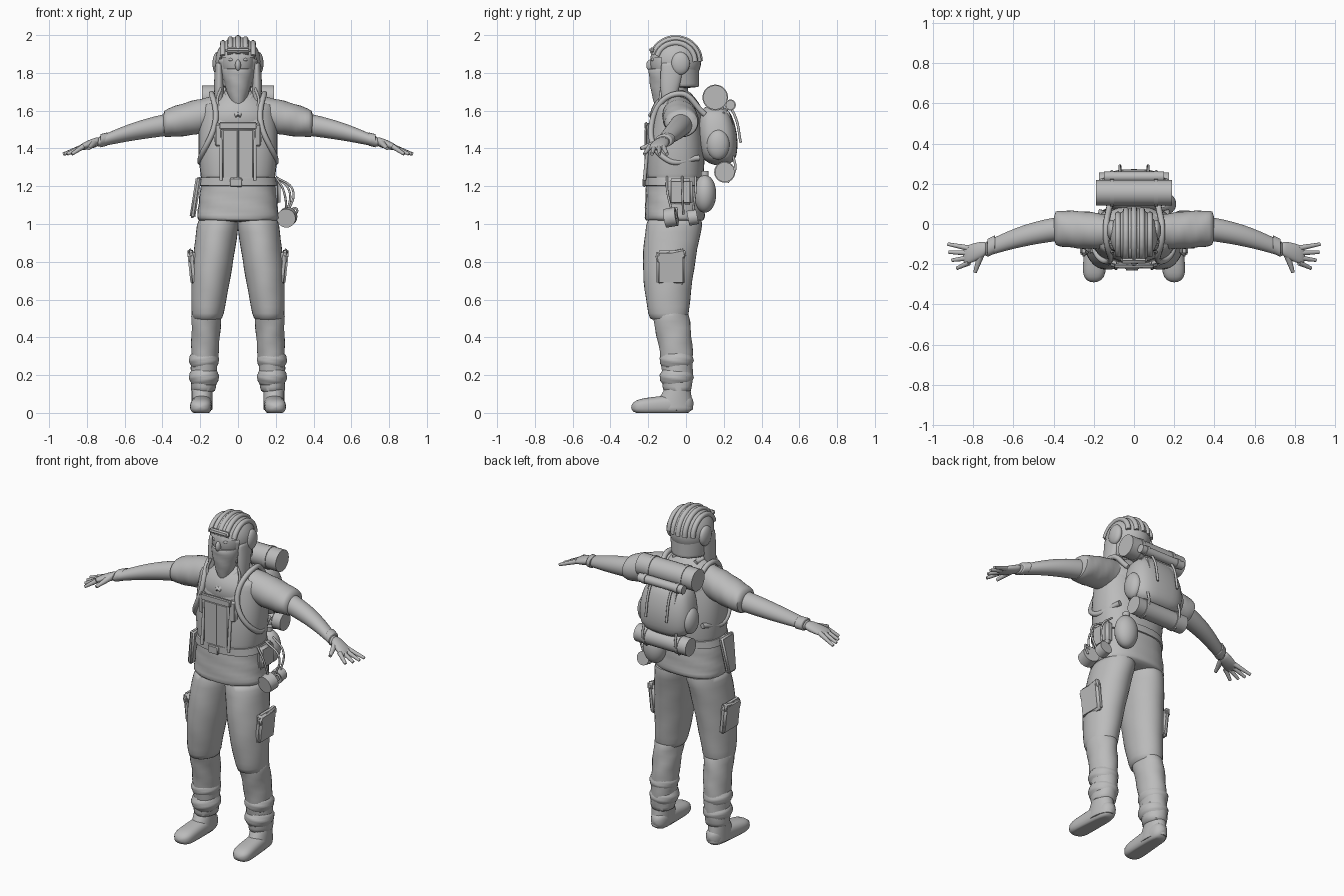
import bpy, bmesh, math
from mathutils import Vector, Euler

cube = bpy.data.objects.get("Cube")
if cube:
    bpy.data.objects.remove(cube, do_unlink=True)

grey = bpy.data.materials.new("plain_grey")
grey.use_nodes = True
colour = (0.5, 0.5, 0.5, 1)
grey.diffuse_color = colour
grey.node_tree.nodes["Principled BSDF"].inputs["Base Color"].default_value = colour


def finish(name, bm):
    """Turn a bmesh into a smooth shaded object."""
    bmesh.ops.recalc_face_normals(bm, faces=bm.faces)
    mesh = bpy.data.meshes.new(name)
    bm.to_mesh(mesh)
    bm.free()
    mesh.materials.append(grey)
    ob = bpy.data.objects.new(name, mesh)
    bpy.context.collection.objects.link(ob)
    bpy.ops.object.select_all(action='DESELECT')
    ob.select_set(True)
    bpy.context.view_layer.objects.active = ob
    bpy.ops.object.shade_smooth_by_angle(angle=math.radians(50))
    return ob


def pair(ob):
    """Add the right-hand twin of a left-hand part."""
    twin = ob.copy()
    twin.data = ob.data.copy()
    twin.name = ob.name.replace("left", "right")
    for item in (twin.data.vertices if twin.type == 'MESH' else twin.data.splines[0].bezier_points):
        item.co.x = -item.co.x
        if twin.type == 'CURVE':
            item.handle_left.x = -item.handle_left.x
            item.handle_right.x = -item.handle_right.x
    if twin.type == 'MESH':
        twin.data.flip_normals()
    bpy.context.collection.objects.link(twin)


def form(name, start, end, first, last, swell=0, bow=(0, 0, 0), power=2, folds=0, soft=30):
    """Tapered oval body between two points, with rounded ends, a swelling and a bend."""
    start, end, bow = Vector(start), Vector(end), Vector(bow)
    span = [abs(d) for d in end - start]
    along = span.index(max(span))
    across = [k for k in range(3) if k != along]
    bm = bmesh.new()
    steps, sides = 16, 32
    loops = []
    for i in range(steps + 1):
        t = (1 - math.cos(math.pi * i / steps)) / 2
        middle = math.sin(math.pi * t)
        rounding = max(math.sqrt(1 - abs(2 * t - 1) ** soft), .02)
        centre = start.lerp(end, t) + bow * middle
        loop = []
        for j in range(sides):
            angle = math.tau * j / sides
            crease = 1 + folds * math.sin(3 * angle + 20 * t)
            co = centre.copy()
            for k, a, b, wave in zip(across, first, last, (math.cos(angle), math.sin(angle))):
                radius = (a + (b - a) * t + swell * middle) * rounding * crease
                co[k] += radius * math.copysign(abs(wave) ** (2 / power), wave)
            co.z = max(co.z, 0)
            loop.append(bm.verts.new(co))
        loops.append(loop)
    for low, high in zip(loops, loops[1:]):
        for j in range(sides):
            bm.faces.new((low[j - 1], low[j], high[j], high[j - 1]))
    bm.faces.new(loops[0])
    bm.faces.new(loops[-1])
    return finish(name, bm)


def ball(name, centre, radii, keep=None):
    """Ellipsoid, optionally with faces cut away by a rule."""
    bm = bmesh.new()
    bmesh.ops.create_uvsphere(bm, u_segments=32, v_segments=20, radius=1)
    for v in bm.verts:
        v.co = Vector(centre) + v.co * Vector(radii)
    if keep:
        cut = [f for f in bm.faces if not keep(f.calc_center_median())]
        bmesh.ops.delete(bm, geom=cut, context='FACES')
    return finish(name, bm)


def block(name, centre, size, tilt=(0, 0, 0), taper=1):
    """Bevelled box, tilted in degrees, whose lower end may be narrowed."""
    bm = bmesh.new()
    bmesh.ops.create_cube(bm, size=1)
    for v in bm.verts:
        if v.co.z < 0:
            v.co.y *= taper
        v.co *= Vector(size)
    bmesh.ops.bevel(bm, geom=bm.edges[:], offset=min(size) * .3, segments=3, affect='EDGES')
    bm.transform(Euler(map(math.radians, tilt)).to_matrix().to_4x4())
    bmesh.ops.translate(bm, vec=centre, verts=bm.verts)
    return finish(name, bm)


def rod(name, start, end, radius, tip=1):
    """Round bar between two points."""
    start, end = Vector(start), Vector(end)
    bm = bmesh.new()
    bmesh.ops.create_cone(bm, cap_ends=True, segments=24, radius1=radius, radius2=radius * tip,
                          depth=(end - start).length)
    bm.transform((end - start).to_track_quat('Z', 'Y').to_matrix().to_4x4())
    bmesh.ops.translate(bm, vec=(start + end) / 2, verts=bm.verts)
    return finish(name, bm)


def cord(name, points, radius):
    """Round strap along a smooth path."""
    curve = bpy.data.curves.new(name, 'CURVE')
    curve.dimensions = '3D'
    curve.bevel_depth, curve.bevel_resolution = radius, 3
    curve.use_fill_caps = True
    spline = curve.splines.new('BEZIER')
    spline.bezier_points.add(len(points) - 1)
    for knot, co in zip(spline.bezier_points, points):
        knot.co = co
        knot.handle_left_type = knot.handle_right_type = 'AUTO'
    curve.materials.append(grey)
    ob = bpy.data.objects.new(name, curve)
    bpy.context.collection.objects.link(ob)
    return ob


# Shirt and belt
form("shirt_skirt", (0, -.06, 1.01), (0, -.06, 1.27), (.22, .16), (.19, .15), power=2.4, folds=.01)
form("shirt_body", (0, -.06, 1.2), (0, -.05, 1.65), (.19, .15), (.19, .11), swell=.02, power=2.4)
form("shirt_shoulders", (0, -.05, 1.5), (0, -.05, 1.71), (.21, .13), (.08, .06), swell=.04)
form("belt", (0, -.06, 1.2), (0, -.06, 1.25), (.21, .16), (.2, .16), power=2.4)
block("belt_buckle", (-.01, -.22, 1.22), (.07, .02, .05))
pair(cord("left_collar", [(.07, .01, 1.69), (.08, -.08, 1.69), (0, -.19, 1.57)], .014))

# Head with face scarf
form("neck", (0, -.06, 1.6), (0, -.06, 1.8), (.07, .07), (.07, .07))
ball("face", (0, -.09, 1.86), (.09, .1, .12))
ball("nose", (0, -.19, 1.84), (.015, .02, .03))
form("face_scarf", (0, -.14, 1.58), (0, -.1, 1.83), (.01, .01), (.09, .1), swell=.01, folds=.02)
pair(ball("left_eye", (.035, -.17, 1.87), (.016, .015, .01)))

# Padded helmet with ridges and ear flaps
ball("helmet", (0, -.055, 1.86), (.12, .135, .13), keep=lambda c: c.y > -.12 or c.z > 1.89)
form("helmet_neck_guard", (0, -.04, 1.72), (0, -.05, 1.88), (.1, .11), (.12, .12))
for x in (-.08, -.04, 0, .04, .08):
    shrink = math.sqrt(1 - (x / .13) ** 2)
    turns = [math.pi * (.1 + .1 * i) for i in range(10)]
    cord("helmet_ridge", [(x, -.055 - .13 * shrink * math.cos(a), 1.86 + .125 * shrink * math.sin(a))
                          for a in turns], .015)
block("helmet_brow_pad", (0, -.18, 1.92), (.13, .03, .03), tilt=(-15, 0, 0))
pair(ball("left_ear_pad", (.11, -.03, 1.85), (.025, .05, .06)))
pair(form("left_ear_flap", (.1, -.1, 1.59), (.1, -.07, 1.86), (.015, .02), (.018, .06), swell=.01))
pair(cord("left_chin_tie", [(.09, -.13, 1.72), (.11, -.14, 1.65), (.09, -.15, 1.59)], .007))

# Arms and hands
pair(form("left_sleeve", (.1, -.04, 1.59), (.4, -.02, 1.53), (.08, .09), (.085, .07), swell=.01, folds=.02))
pair(form("left_arm", (.35, -.02, 1.53), (.75, -.13, 1.43), (.06, .06), (.035, .025), swell=.005,
          bow=(0, .015, .01)))
pair(form("left_glove_cuff", (.69, -.1, 1.45), (.73, -.12, 1.44), (.045, .035), (.045, .035)))
pair(form("left_palm", (.73, -.12, 1.44), (.85, -.16, 1.4), (.035, .025), (.045, .012), swell=.005, soft=8))
for i in range(4):
    pair(rod("left_finger", (.82, -.12 - .024 * i, 1.41), (.925 - .005 * i * i, -.1 - .04 * i, 1.37), .014, tip=.6))
pair(rod("left_thumb", (.76, -.15, 1.43), (.79, -.24, 1.4), .018, tip=.5))

# Trousers
pair(form("left_thigh", (.1, -.055, 1.04), (.165, -.09, .48), (.11, .15), (.08, .1), swell=.01,
          bow=(.005, -.02, 0), folds=.01))
pair(form("left_shin", (.165, -.09, .55), (.185, -.045, .1), (.08, .1), (.065, .075), bow=(0, .015, 0), folds=.03))
for height in (.14, .23):
    pair(form("left_ankle_fold", (.18, -.05, height), (.18, -.05, height + .1), (.055, .065), (.055, .065),
              swell=.025, folds=.02))
pair(block("left_cargo_pocket", (.24, -.08, .77), (.04, .15, .18), tilt=(0, 6, 0)))
pair(block("left_pocket_flap", (.25, -.08, .83), (.03, .16, .05), tilt=(12, 6, 0)))

# Boots
pair(form("left_boot_foot", (.185, .04, .05), (.2, -.29, .03), (.05, .06), (.06, .04), power=2.5, soft=6))
pair(form("left_boot_ankle", (.19, -.07, .01), (.19, -.04, .15), (.055, .11), (.055, .06)))

# Chest rig with shoulder straps
block("chest_panel", (0, -.2, 1.37), (.17, .03, .27))
block("chest_cross_strap", (0, -.21, 1.52), (.2, .02, .04))
rod("chest_zip", (0, -.215, 1.24), (0, -.215, 1.5), .005)
pair(block("left_chest_pouch", (.1, -.19, 1.47), (.05, .04, .13), tilt=(0, 0, 15)))
pair(cord("left_shoulder_strap", [(.12, .1, 1.58), (.14, -.04, 1.69), (.12, -.18, 1.54), (.2, -.1, 1.34),
                                  (.16, .07, 1.35)], .015))
pair(rod("left_harness_strap", (.09, -.195, 1.5), (.09, -.22, 1.23), .009))

# Backpack with bedrolls
form("backpack", (0, .18, 1.31), (0, .15, 1.63), (.15, .08), (.12, .07), swell=.03, power=2.8, soft=8)
block("backpack_flap", (0, .2, 1.55), (.24, .08, .13), tilt=(18, 0, 0))
pair(ball("left_pack_pocket", (.15, .17, 1.42), (.04, .06, .08)))
for label, y, z, reach, radius in (("upper_bedroll", .155, 1.67, .19, .064), ("small_roll", .235, 1.63, .15, .025),
                                   ("lower_bedroll", .205, 1.275, .175, .052)):
    rod(label, (-reach, y, z), (reach, y, z), radius)
    pair(rod("left_band_of_" + label, (.1, y, z), (.12, y, z), radius + .004))
pair(cord("left_flap_strap", [(.07, .21, 1.65), (.07, .26, 1.57), (.07, .29, 1.43)], .007))
pair(cord("left_roll_hanger", [(.11, .25, 1.36), (.11, .26, 1.29), (.11, .22, 1.22)], .007))

# Belt gear: holster, canteen, pouch and hanging cups
block("holster", (-.225, -.09, 1.14), (.03, .12, .22), tilt=(0, 9, 0), taper=.6)
ball("canteen", (.14, .1, 1.16), (.07, .06, .1))
rod("canteen_cap", (.14, .1, 1.24), (.14, .1, 1.28), .02)
block("side_pouch", (.2, -.03, 1.17), (.05, .13, .14))
rod("front_cup", (.255, -.11, 1.03), (.265, -.05, 1.04), .05)
rod("rear_cup", (.25, .01, 1.03), (.25, .06, 1.04), .04)
cord("cup_handle", [(.27, -.06, 1.07), (.31, -.05, 1.08), (.29, -.05, 1.03)], .006)
for y, bulge in ((-.1, .24), (-.02, .29), (.05, .27)):
    cord("hanging_strap", [(.2, y, 1.25), (bulge, y, 1.18), (.26, y * .7, 1.05)], .006)
